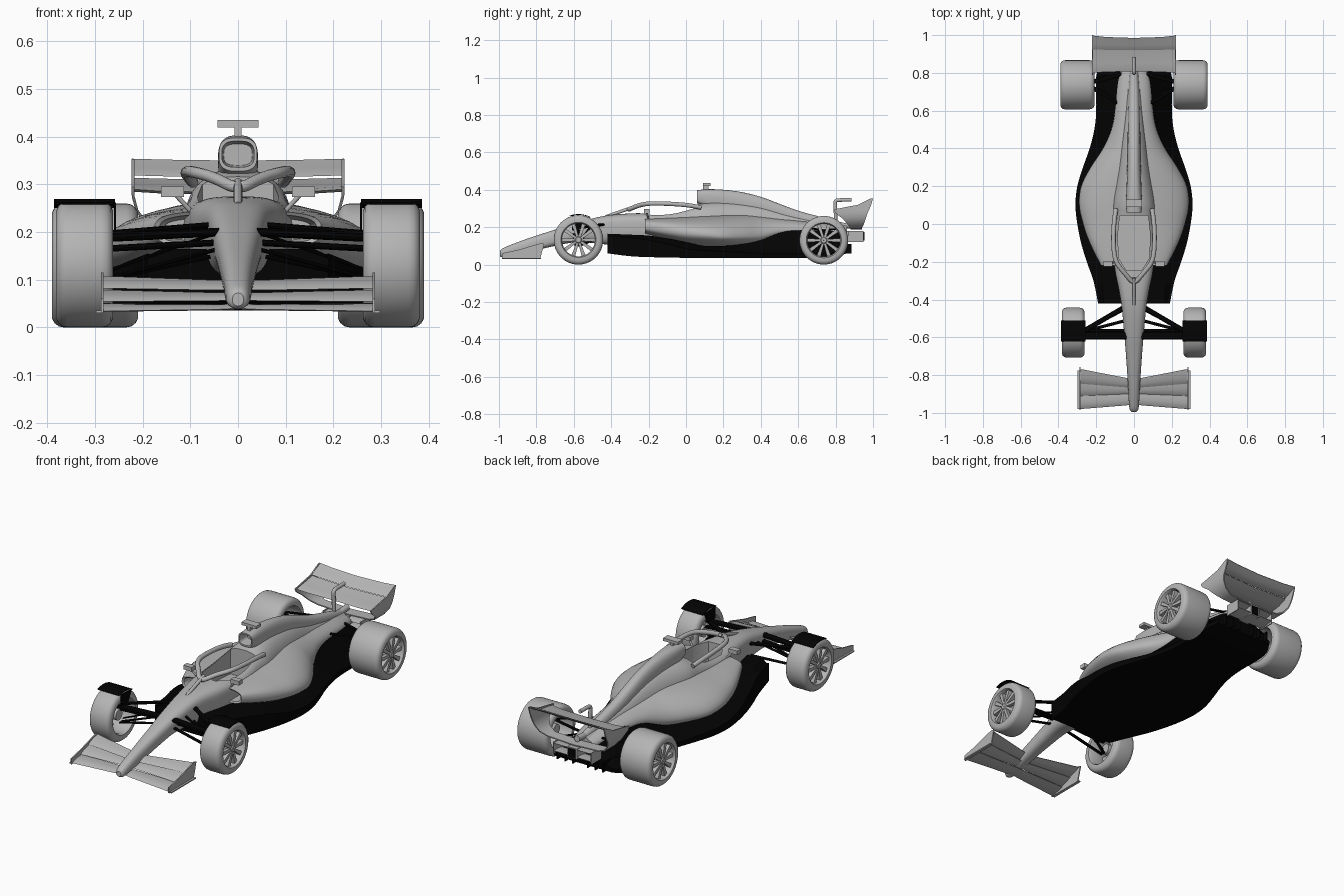
import bpy, bmesh, math
from mathutils import Vector

if "Cube" in bpy.data.objects:
    bpy.data.objects.remove(bpy.data.objects["Cube"])


def material(name, v):
    m = bpy.data.materials.new(name)
    m.diffuse_color = (v, v, v, 1)
    m.use_nodes = True
    m.node_tree.nodes["Principled BSDF"].inputs["Base Color"].default_value = m.diffuse_color
    return m


GREY = material("body grey", 0.46)
BLACK = material("carbon black", 0.001)


def make(name, verts, faces, mat, angle=35):
    me = bpy.data.meshes.new(name)
    me.from_pydata([tuple(v) for v in verts], [], faces)
    bm = bmesh.new()
    bm.from_mesh(me)
    bmesh.ops.recalc_face_normals(bm, faces=bm.faces)
    bm.to_mesh(me)
    bm.free()
    me.materials.append(mat)
    me.shade_smooth()
    me.set_sharp_from_angle(angle=math.radians(angle))
    ob = bpy.data.objects.new(name, me)
    bpy.context.collection.objects.link(ob)
    return ob


def skin(name, rings, mat, closed=False):
    """Join equal rings of points into one surface, capped unless closed."""
    n, k = len(rings[0]), len(rings)
    verts = [p for r in rings for p in r]
    faces = []
    for i in range(k if closed else k - 1):
        a, b = i * n, (i + 1) % k * n
        faces += [(a + j, a + (j + 1) % n, b + (j + 1) % n, b + j) for j in range(n)]
    if not closed:
        faces += [tuple(range(n)), tuple(range((k - 1) * n, k * n))]
    return make(name, verts, faces, mat)


def smooth_rows(rows, k=5):
    """Catmull-Rom interpolation of parameter rows."""
    out = []
    for i in range(len(rows) - 1):
        p0, p1, p2, p3 = rows[max(i - 1, 0)], rows[i], rows[i + 1], rows[min(i + 2, len(rows) - 1)]
        for t in (s / k for s in range(k)):
            out.append([0.5 * (2 * b + (c - a) * t + (2 * a - 5 * b + 4 * c - d) * t * t
                               + (3 * b - a - 3 * c + d) * t ** 3)
                        for a, b, c, d in zip(p0, p1, p2, p3)])
    return out + [list(rows[-1])]


def oval(y, w, zb, zc, zt, n, seg=40):
    """Rounded section: half width w, widest at height zc."""
    pts = []
    for i in range(seg):
        t = 2 * math.pi * i / seg
        c, s = math.cos(t), math.sin(t)
        h = zt - zc if s > 0 else zc - zb
        pts.append((math.copysign(w * abs(c) ** (2 / n), c), y,
                    zc + math.copysign(h * abs(s) ** (2 / n), s)))
    return pts


def prism(name, poly, x0, x1, mat):
    return skin(name, [[(x, y, z) for y, z in poly] for x in (x0, x1)], mat)


def box(name, x, y, z, mat):
    return prism(name, [(y[0], z[0]), (y[1], z[0]), (y[1], z[1]), (y[0], z[1])], x[0], x[1], mat)


def tube(name, pts, r, mat):
    cu = bpy.data.curves.new(name, "CURVE")
    cu.dimensions, cu.bevel_depth, cu.bevel_resolution, cu.use_fill_caps = "3D", r, 3, True
    sp = cu.splines.new("NURBS")
    sp.points.add(len(pts) - 1)
    for p, q in zip(sp.points, pts):
        p.co = (*q, 1)
    sp.use_endpoint_u, sp.order_u = True, min(3, len(pts))
    tmp = bpy.data.objects.new(name + "_path", cu)
    bpy.context.collection.objects.link(tmp)
    me = bpy.data.meshes.new_from_object(tmp.evaluated_get(bpy.context.evaluated_depsgraph_get()))
    bpy.data.objects.remove(tmp)
    me.materials.clear()
    me.materials.append(mat)
    me.shade_smooth()
    me.set_sharp_from_angle(angle=math.radians(40))
    bpy.context.collection.objects.link(bpy.data.objects.new(name, me))


def blade(name, half, t, mat, camber=0.0):
    """Full-span wing element; stations are (x, front y, front z, rear y, rear z)."""
    rings = []
    for x, yl, zl, yt, zt in [(-s[0], *s[1:]) for s in reversed(half) if s[0]] + half:
        prof = [(0, 0), (.15, t * .7), (.4, t), (.7, t * .7), (1, .001), (1, -.001), (.6, -t * .4), (.15, -t * .5)]
        rings.append([(x, yl + (yt - yl) * u, zl + (zt - zl) * u + v - camber * 4 * u * (1 - u))
                      for u, v in prof])
    return skin(name, rings, mat)


def arm(name, p, q, r, mat):
    """Flattened suspension arm, longer front to back than it is thick."""
    skin(name, [[(c[0], c[1] + 1.7 * r * math.cos(a), c[2] + .8 * r * math.sin(a))
                 for a in (math.pi * i / 5 for i in range(10))] for c in (p, q)], mat)


def lathe(name, prof, c, mat, seg=56):
    """Closed profile of (x offset, radius) turned about the axle."""
    return skin(name, [[(c[0] + x, c[1] + r * math.cos(a), c[2] + r * math.sin(a)) for x, r in prof]
                       for a in (2 * math.pi * i / seg for i in range(seg))], mat, closed=True)


# nose, chassis and engine cover
chassis = skin("chassis", [oval(*r) for r in smooth_rows([
    (-.995, .012, .045, .058, .072, 2.2), (-.97, .025, .04, .062, .092, 2.4), (-.85, .032, .065, .095, .138, 2.6),
    (-.70, .042, .10, .14, .187, 2.8), (-.58, .052, .12, .175, .225, 2.8), (-.45, .064, .11, .20, .258, 3),
    (-.35, .08, .10, .21, .27, 3), (-.25, .10, .10, .215, .275, 3), (-.10, .115, .08, .21, .278, 3),
    (.04, .112, .08, .21, .315, 2.6), (.12, .112, .08, .21, .333, 2.3), (.25, .095, .08, .20, .335, 2),
    (.40, .075, .08, .19, .315, 2), (.55, .058, .10, .18, .275, 2), (.70, .048, .12, .175, .24, 2),
    (.86, .038, .13, .17, .21, 2)])], GREY)

# sidepods with hollow inlets
pods = smooth_rows([
    (-.22, .175, .165, .205, .245, 3.2), (-.10, .235, .13, .185, .252, 2.6), (0, .27, .10, .17, .258, 2.2),
    (.10, .29, .085, .16, .265, 2), (.20, .28, .08, .15, .27, 1.9), (.30, .23, .08, .15, .272, 1.85),
    (.40, .165, .09, .155, .265, 1.85), (.50, .12, .12, .18, .25, 1.9), (.60, .10, .14, .185, .238, 2),
    (.75, .085, .14, .18, .22, 2), (.86, .06, .14, .17, .20, 2)])
inlet = [(-.13, .155, .18, .205, .23, 3.2), (-.215, .165, .173, .205, .238, 3.2)]
sidepods = skin("sidepods", [oval(*r) for r in inlet + pods], GREY)

# cockpit opening
plan = [(-.075, .045), (.075, .045), (.085, -.05), (.082, -.18), (.04, -.245), (-.04, -.245), (-.082, -.18), (-.085, -.05)]
cutter = skin("cockpit_cutter", [[(x, y, z) for x, y in plan] for z in (.17, .45)], GREY)
for ob in (chassis, sidepods):
    mod = ob.modifiers.new("cockpit", "BOOLEAN")
    mod.object, mod.operation, mod.solver = cutter, "DIFFERENCE", "EXACT"
    bpy.context.view_layer.objects.active = ob
    bpy.ops.object.modifier_apply(modifier=mod.name)
    ob.data.set_sharp_from_angle(angle=math.radians(35))
bpy.data.objects.remove(cutter)

# air intake and spine
spine = smooth_rows([
    (.06, .04, .328, .362, .398, 3), (.12, .042, .30, .35, .403, 2.8), (.20, .039, .27, .34, .40, 2.6),
    (.30, .036, .25, .32, .387, 2.5), (.40, .034, .22, .30, .362, 2.5), (.50, .033, .20, .27, .325, 2.5),
    (.60, .031, .18, .24, .288, 2.5), (.72, .028, .16, .21, .255, 2.5), (.85, .02, .15, .18, .222, 2.5)])
skin("air_intake", [oval(*r) for r in [(.12, .03, .34, .362, .385, 3), (.06, .034, .336, .362, .391, 3)] + spine], GREY)

# roof camera
box("camera_post", (-.007, .007), (.09, .12), (.39, .425), GREY)
box("camera_bar", (-.043, .043), (.09, .13), (.42, .435), GREY)

# cockpit safety hoop
side = [(.095, .08, .305), (.106, .02, .318), (.11, -.10, .326), (.10, -.20, .328), (.05, -.26, .315), (0, -.32, .288)]
tube("safety_hoop", side + [(-x, y, z) for x, y, z in reversed(side[:-1])], .012, GREY)
tube("hoop_pillar", [(0, -.285, .305), (0, -.35, .285), (0, -.43, .255)], .009, GREY)

# floor
rings = []
for y, w, zb, e, i, h in smooth_rows([
        (-.42, .19, .06, .155, .16, .165), (-.30, .215, .045, .145, .17, .16), (-.20, .25, .04, .13, .18, .155),
        (-.10, .28, .038, .11, .20, .14), (0, .30, .036, .085, .22, .12), (.10, .31, .036, .075, .22, .10),
        (.20, .30, .036, .07, .22, .10), (.30, .27, .036, .065, .18, .11), (.40, .235, .036, .06, .14, .14),
        (.50, .21, .036, .06, .11, .18), (.60, .20, .036, .06, .095, .19), (.78, .20, .04, .06, .08, .18),
        (.86, .17, .06, .08, .06, .15)]):
    half = [(w, zb), (w, e), ((w + i) / 2, (e + h) / 2 - .008), (i, h)]
    rings.append([(x, y, z) for x, z in half] + [(-x, y, z) for x, z in reversed(half)])
skin("floor", rings, BLACK)

# front wing
blade("front_wing_main", [(0, -.955, .04, -.89, .046), (.04, -.96, .038, -.89, .046), (.287, -.98, .034, -.90, .05)], .007, GREY)
blade("front_wing_flap", [(0, -.90, .058, -.855, .072), (.04, -.90, .056, -.855, .072), (.287, -.91, .054, -.835, .078)], .005, GREY)
blade("front_wing_top_flap", [(0, -.865, .078, -.815, .098), (.04, -.865, .078, -.815, .098), (.287, -.845, .082, -.767, .107)], .005, GREY)

# rear wing
blade("rear_wing_main", [(0, .808, .284, .925, .308), (.15, .805, .285, .928, .311), (.222, .80, .29, .93, .313)], .009, GREY, .008)
blade("rear_wing_flap", [(0, .92, .314, .985, .349), (.15, .922, .317, .99, .351), (.222, .925, .319, .998, .353)], .006, GREY, .004)
for i, z in enumerate((.125, .165)):
    blade(f"lower_beam_wing_{i + 1}", [(.11, .87, z, .95, z + .01)], .006, GREY)
tube("rear_wing_pylon", [(0, .80, .20), (0, .80, .30), (0, .795, .343), (0, .83, .346), (0, .885, .346)], .01, GREY)
box("rear_crash_box", (-.028, .028), (.82, .95), (.125, .18), GREY)
box("rear_light", (-.02, .02), (.949, .955), (.13, .175), BLACK)
tube("exhaust", [(0, .82, .205), (0, .91, .212)], .016, GREY)

# rear endplates curling down into the beam wing: (x, z, front y, rear y)
half = [(.22, .353, .985, 1.0), (.22, .32, .92, .99), (.22, .295, .79, .98), (.22, .275, .80, .97),
        (.212, .245, .84, .96), (.19, .215, .865, .95), (.15, .197, .88, .94), (0, .19, .88, .94)]
path = half + [(-x, z, a, b) for x, z, a, b in reversed(half[:-1])]
rings = []
for i, (x, z, a, b) in enumerate(path):
    p, q = path[max(i - 1, 0)], path[min(i + 1, len(path) - 1)]
    n = Vector((q[1] - p[1], p[0] - q[0])).normalized() * .003
    rings.append([(x + n.x, a, z + n.y), (x + n.x, b, z + n.y), (x - n.x, b, z - n.y), (x - n.x, a, z - n.y)])
skin("rear_endplates", rings, GREY)

for s, tag in ((1, "right"), (-1, "left")):
    # front wing endplate with foot, and mirror
    prism(tag + "_front_endplate", [(-.985, .03), (-.985, .06), (-.90, .078), (-.775, .115), (-.758, .11), (-.78, .03)],
          s * .282, s * .288, GREY)
    box(tag + "_endplate_foot", (s * .285, s * .298), (-.98, -.775), (.03, .036), GREY)
    box(tag + "_mirror", (s * .113, s * .162), (-.225, -.195), (.274, .296), GREY)
    tube(tag + "_mirror_arm", [(s * .13, -.21, .278), (s * .10, -.20, .245)], .005, GREY)
    box(tag + "_beam_wing_end", (s * .108, s * .113), (.865, .95), (.12, .18), GREY)
    for i, x in enumerate((.04, .085, .13)):
        box(f"{tag}_diffuser_fin_{i + 1}", (s * x, s * (x + .006)), (.78, .885), (.06, .11), BLACK)

    # wheels: tyre, hub and spokes
    for end, cx, cy, h, r in (("front", .322, -.575, .06, .132), ("rear", .30, .737, .09, .13)):
        c = (s * cx, cy, r)
        name = f"{tag}_{end}_"
        lathe(name + "tyre", [(-h, .094), (-h, .112), (-h + .005, r - .009), (-h + .014, r - .002), (-h + .025, r),
                              (h - .025, r), (h - .014, r - .002), (h - .005, r - .009), (h, .112), (h, .094),
                              (h - .01, .088), (-h + .01, .088)], c, GREY)
        lathe(name + "hub", [(s * (-h + .03), .001), (s * (-h + .03), .028), (s * (h - .03), .028), (s * (h - .012), .022),
                             (s * (h - .004), .014), (s * (h - .004), .001)], c, GREY, 24)
        verts, faces = [], []
        for k in range(10):
            a, b = 2 * math.pi * k / 10, len(verts)
            for rad, wid, o in ((.014, .006, -.008), (.092, .0105, -.012)):
                for t, d in ((-wid, o), (wid, o), (wid, o - .02), (-wid, o - .02)):
                    verts.append((c[0] + s * (h + d), cy + rad * math.cos(a) - t * math.sin(a),
                                  r + rad * math.sin(a) + t * math.cos(a)))
            faces += [(b + j, b + (j + 1) % 4, b + 4 + (j + 1) % 4, b + 4 + j) for j in range(4)]
            faces += [(b, b + 1, b + 2, b + 3), (b + 4, b + 5, b + 6, b + 7)]
        make(name + "spokes", verts, faces, GREY)

    # winglet over the front wheel
    arc = [math.radians(62 + 6 * i) for i in range(9)]
    skin(tag + "_wheel_winglet", [[(s * x, -.575 + q * math.cos(a), .132 + q * math.sin(a))
                                   for x, q in ((.258, .134), (.258, .138), (.386, .138), (.386, .134))] for a in arc], BLACK)
    prism(tag + "_winglet_stay", [(-.61, .20), (-.55, .20), (-.52, .255), (-.61, .262)], s * .256, s * .26, BLACK)

    # suspension arms
    arms = [((.04, -.59, .20), (.28, -.59, .188), .012), ((.05, -.44, .215), (.28, -.575, .196), .009),
            ((.04, -.60, .165), (.28, -.585, .10), .006), ((.05, -.45, .15), (.28, -.57, .10), .006),
            ((.04, -.57, .178), (.28, -.57, .165), .009), ((.04, -.51, .20), (.27, -.57, .12), .005),
            ((.05, .62, .20), (.24, .73, .185), .006), ((.04, .80, .19), (.24, .745, .185), .006),
            ((.05, .65, .14), (.24, .73, .09), .006), ((.04, .82, .14), (.24, .745, .09), .006)]
    for i, (p, q, rad) in enumerate(arms):
        arm(f"{tag}_suspension_arm_{i + 1}", (s * p[0], *p[1:]), (s * q[0], *q[1:]), rad, BLACK)
